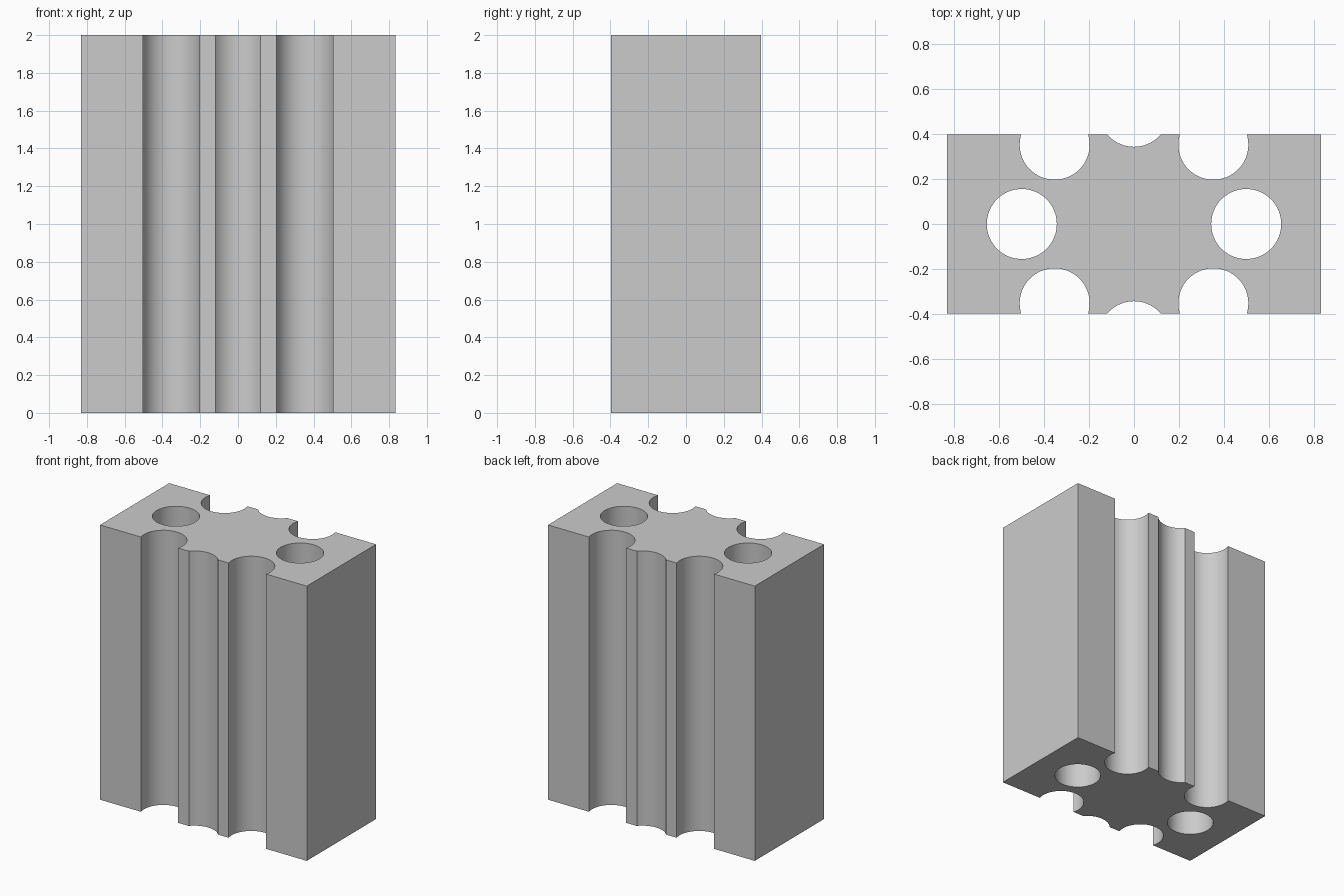
import bpy, bmesh, math
from mathutils import Matrix

cube = bpy.data.objects.get("Cube")
if cube:
    bpy.data.objects.remove(cube, do_unlink=True)

WIDTH, DEPTH, HEIGHT = 1.665, 0.796, 2.0
RING_RADIUS, BORE_RADIUS, BORES = 0.5, 0.156, 8

# Plain grey material
grey = bpy.data.materials.new("light_grey")
grey.use_nodes = True
colour = (0.6, 0.6, 0.6, 1)
grey.diffuse_color = colour
grey.node_tree.nodes["Principled BSDF"].inputs["Base Color"].default_value = colour


def make_object(name, bm):
    mesh = bpy.data.meshes.new(name)
    bm.to_mesh(mesh)
    bm.free()
    mesh.materials.append(grey)
    obj = bpy.data.objects.new(name, mesh)
    bpy.context.collection.objects.link(obj)
    return obj


# Solid block standing on the ground
bm = bmesh.new()
bmesh.ops.create_cube(bm, size=1, matrix=Matrix.Translation((0, 0, HEIGHT / 2))
                      @ Matrix.Diagonal((WIDTH, DEPTH, HEIGHT, 1)))
block = make_object("bored_block", bm)

# Ring of vertical bores; those crossing the faces become open grooves
bm = bmesh.new()
for i in range(BORES):
    a = math.tau * i / BORES
    place = Matrix.Translation((RING_RADIUS * math.cos(a), RING_RADIUS * math.sin(a), HEIGHT / 2))
    bmesh.ops.create_cone(bm, cap_ends=True, segments=64, radius1=BORE_RADIUS,
                          radius2=BORE_RADIUS, depth=HEIGHT + 0.4, matrix=place)
cutter = make_object("bore_cutter", bm)
cutter.hide_render = True

# Cut the bores, then discard the cutter
mod = block.modifiers.new("bores", 'BOOLEAN')
mod.operation = 'DIFFERENCE'
mod.solver = 'EXACT'
mod.object = cutter
bpy.ops.object.select_all(action='DESELECT')
block.select_set(True)
bpy.context.view_layer.objects.active = block
bpy.ops.object.modifier_apply(modifier=mod.name)
bpy.data.objects.remove(cutter, do_unlink=True)

# Smooth bore walls with crisp edges
bpy.ops.object.shade_smooth_by_angle(angle=math.radians(30))
